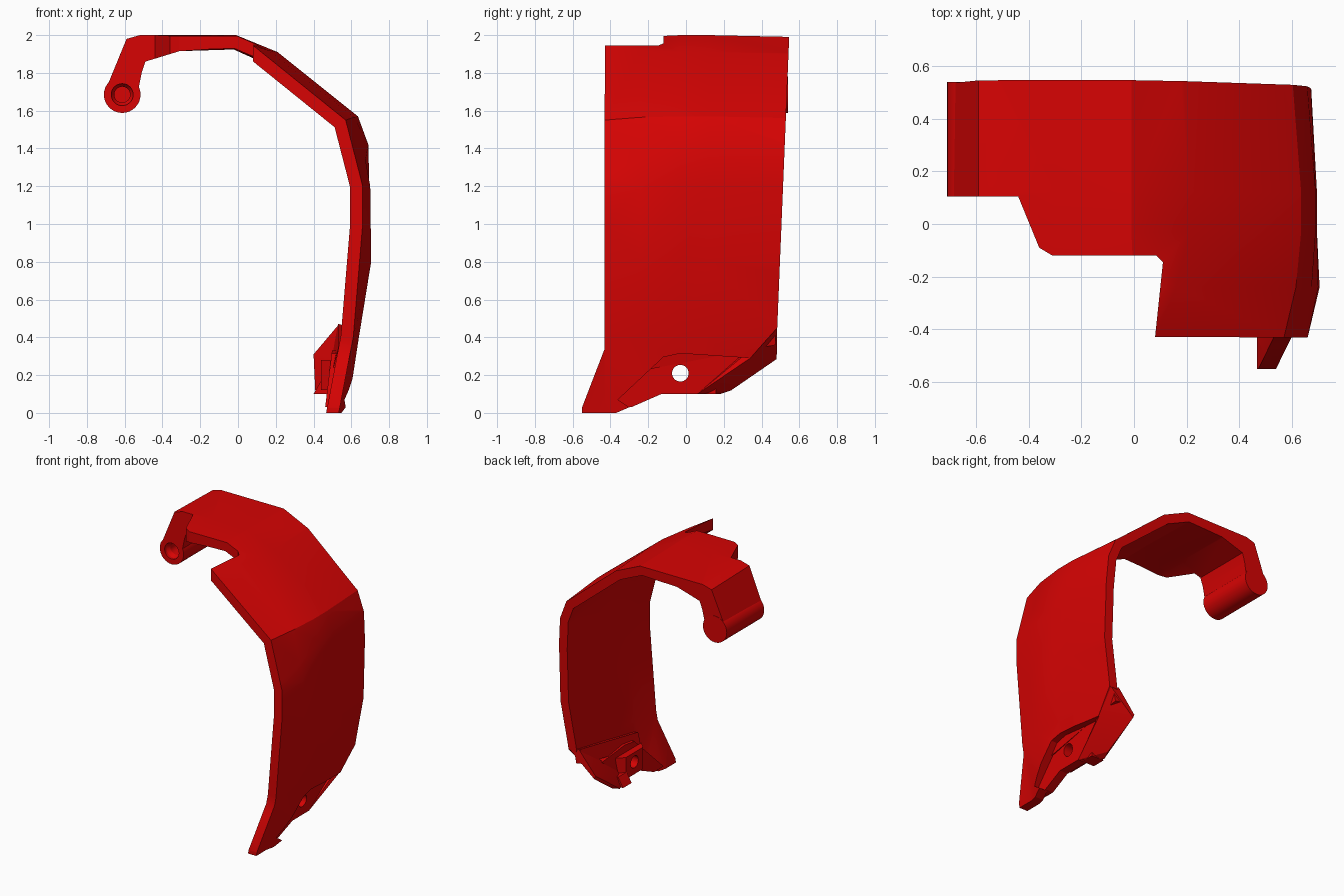
import bpy, bmesh, math
from mathutils import Vector

if "Cube" in bpy.data.objects:
    bpy.data.objects.remove(bpy.data.objects["Cube"])

red = bpy.data.materials.new("red")
red.diffuse_color = (0.68, 0.001, 0.001, 1)
red.use_nodes = True
red.node_tree.nodes["Principled BSDF"].inputs["Base Color"].default_value = red.diffuse_color


def add(name, bm, material=True):
    bmesh.ops.recalc_face_normals(bm, faces=bm.faces)
    if bm.calc_volume(signed=True) < 0:
        bmesh.ops.reverse_faces(bm, faces=bm.faces)
    mesh = bpy.data.meshes.new(name)
    bm.to_mesh(mesh)
    bm.free()
    ob = bpy.data.objects.new(name, mesh)
    bpy.context.collection.objects.link(ob)
    if material:
        mesh.materials.append(red)
    return ob


def loft(name, rings, material=True):
    """Skin equal-length closed rings and cap both ends."""
    bm = bmesh.new()
    rows = [[bm.verts.new(p) for p in r] for r in rings]
    n = len(rows[0])
    for a, b in zip(rows, rows[1:]):
        for i in range(n):
            j = (i + 1) % n
            bm.faces.new((a[i], a[j], b[j], b[i]))
    bm.faces.new(rows[0])
    bm.faces.new(rows[-1])
    bmesh.ops.recalc_face_normals(bm, faces=bm.faces)
    bmesh.ops.triangulate(bm, faces=bm.faces, ngon_method='EAR_CLIP')
    return add(name, bm, material)


def hull(name, points):
    bm = bmesh.new()
    for p in points:
        bm.verts.new(p)
    bmesh.ops.convex_hull(bm, input=bm.verts)
    return add(name, bm)


def boolean(ob, cutter, operation):
    """Cut and bake straight away."""
    cutter.hide_render = True
    mod = ob.modifiers.new(operation.lower(), 'BOOLEAN')
    mod.operation, mod.object, mod.solver = operation, cutter, 'EXACT'
    dg = bpy.context.evaluated_depsgraph_get()
    mesh = bpy.data.meshes.new_from_object(ob.evaluated_get(dg))
    ob.modifiers.clear()
    ob.data = mesh


def disc(cx, cz, r, y, n=32):
    return [(cx + r * math.cos(2 * math.pi * i / n), y,
             cz + r * math.sin(2 * math.pi * i / n)) for i in range(n)]


# Curved shell: outer arch sections, each paired with an inner offset
hook_outer = [(-0.705, 1.70), (-0.59, 1.98), (-0.52, 2.0), (-0.3, 2.0)]
hook_inner = [(-0.53, 1.70), (-0.51, 1.80), (-0.49, 1.86), (-0.31, 1.915)]
front = [(0, 1.985), (0.08, 1.945), (0.57, 1.55), (0.645, 1.26),
         (0.66, 1.2), (0.66, 1.0), (0.61, 0.4), (0.53, -0.02)]
bulge = [(0, 1.99), (0.16, 1.92), (0.615, 1.565), (0.675, 1.34),
         (0.70, 1.2), (0.705, 0.8), (0.64, 0.4), (0.575, -0.02)]
middle = [(-0.01, 2.0), (0.21, 1.91), (0.635, 1.57), (0.69, 1.42),
          (0.695, 1.2), (0.69, 0.8), (0.63, 0.4), (0.56, -0.02)]
back = [(-0.01, 1.99), (0.19, 1.90), (0.60, 1.56), (0.655, 1.42),
        (0.67, 1.2), (0.67, 0.8), (0.61, 0.44), (0.52, -0.02)]


def section(y, prof, dz, t=0.066):
    outer = [(x, z + dz) for x, z in hook_outer] + prof
    inner = list(hook_inner)
    for i in range(4, len(outer)):
        p = Vector(outer[i])
        d1 = (p - Vector(outer[i - 1])).normalized()
        d2 = (Vector(outer[i + 1]) - p).normalized() if i + 1 < len(outer) else d1
        m = (d1 + d2).normalized()
        q = p + Vector((m.y, -m.x)) * (t / max(0.6, m.dot(d1)))
        inner.append(tuple(q))
    return [(x, y, z) for x, z in outer + inner[::-1]]


shell = loft("shell", [section(-0.60, front, -0.015), section(-0.43, front, -0.015),
                       section(-0.24, bulge, -0.01), section(-0.03, middle, -0.002),
                       section(0.12, middle, 0), section(0.57, back, -0.01)])

# Cutters that trim the shell in plan and from the side
plan = [(-0.75, 0.105), (-0.44, 0.105), (-0.36, -0.09), (-0.31, -0.12), (0.085, -0.12),
        (0.11, -0.145), (0.08, -0.43), (0.4, -0.43), (0.4, -0.58), (0.8, -0.58),
        (0.8, 0.53), (0.67, 0.53), (0.05, 0.55), (-0.67, 0.545), (-0.70, 0.52), (-0.75, 0.4)]
side = [(-0.4305, 2.2), (-0.4305, 0.34), (-0.55, 0.03), (-0.55, 0), (-0.37, 0), (-0.30, 0.03),
        (-0.36, 0.07), (-0.12, 0.295), (-0.03, 0.315), (0.34, 0.29), (0.483, 0.45), (0.555, 2.2)]
plan_cutter = loft("plan_cutter", [[(x, y, z) for x, y in plan] for z in (-0.5, 2.5)], False)
side_cutter = loft("side_cutter", [[(x, y, z) for y, z in side] for x in (-1, 1)], False)
boolean(shell, plan_cutter, 'INTERSECT')
boolean(shell, side_cutter, 'INTERSECT')

# Rolled hook end with a stepped pin socket
roll = loft("hook_roll", [disc(-0.613, 1.685, 0.097, y) for y in (0.105, 0.54)])
socket = loft("socket_cutter", [disc(-0.613, 1.685, r, y)
                                for r, y in ((0.058, 0.0), (0.058, 0.125), (0.042, 0.15), (0.042, 0.22))], False)
boolean(roll, socket, 'DIFFERENCE')
boolean(shell, socket, 'DIFFERENCE')

# Recessed mounting plate at the foot
plate_outline = [(-0.40, 0.03), (-0.29, 0.03), (-0.13, 0.10), (0.06, 0.10),
                 (0.34, 0.30), (0.0, 0.33), (-0.11, 0.315)]
plate = loft("mounting_plate", [[(x + 0.12 * (z - 0.1), y, z) for y, z in plate_outline]
                                for x in (0.47, 0.535)])

# Boss behind the bolt hole
boss = hull("bolt_boss", [(x, y, z) for x, w in ((0.49, 0.15), (0.44, 0.10))
                          for y in (-0.03 - w, -0.03 + w) for z in (0.12, 0.28)])

# Inward lip along the inside of the foot
lip = hull("inner_lip", [(x, y, z + s) for y, s in ((-0.2, -0.13), (0.475, 0.0))
                         for x, z in ((0.58, 0.46), (0.53, 0.47), (0.505, 0.37), (0.56, 0.36))])

# Rear corner turned inward below the shell
outer_corner = [(0.605, 0.483, 0.45), (0.59, 0.34, 0.29), (0.535, 0.06, 0.10),
                (0.41, 0.48, 0.285), (0.43, 0.24, 0.12), (0.41, 0.18, 0.10)]
inner_corner = [(0.535, 0.48, 0.47), (0.50, 0.48, 0.37), (0.40, 0.48, 0.31),
                (0.51, 0.28, 0.33), (0.47, 0.06, 0.14)]
corner = hull("rear_corner", outer_corner + inner_corner)

# Small foot tab under the boss
tab = hull("foot_tab", [(x, y, z) for y in (0.06, 0.16)
                        for x, z in ((0.40, 0.10), (0.50, 0.10), (0.44, 0.17), (0.50, 0.17))])

# Bolt hole
bolt = loft("bolt_cutter", [[(x, a, b) for a, _, b in disc(-0.03, 0.21, 0.044, 0)]
                            for x in (0.2, 0.9)], False)
for ob in (plate, boss, lip, corner):
    boolean(ob, bolt, 'DIFFERENCE')
for cutter in (plan_cutter, side_cutter, socket, bolt):
    bpy.data.objects.remove(cutter)

# Smooth the gentle bends and keep the creases
parts = [shell, roll, plate, boss, lip, corner, tab]
for ob in parts:
    ob.select_set(True)
bpy.context.view_layer.objects.active = shell
bpy.ops.object.shade_smooth_by_angle(angle=math.radians(22))
